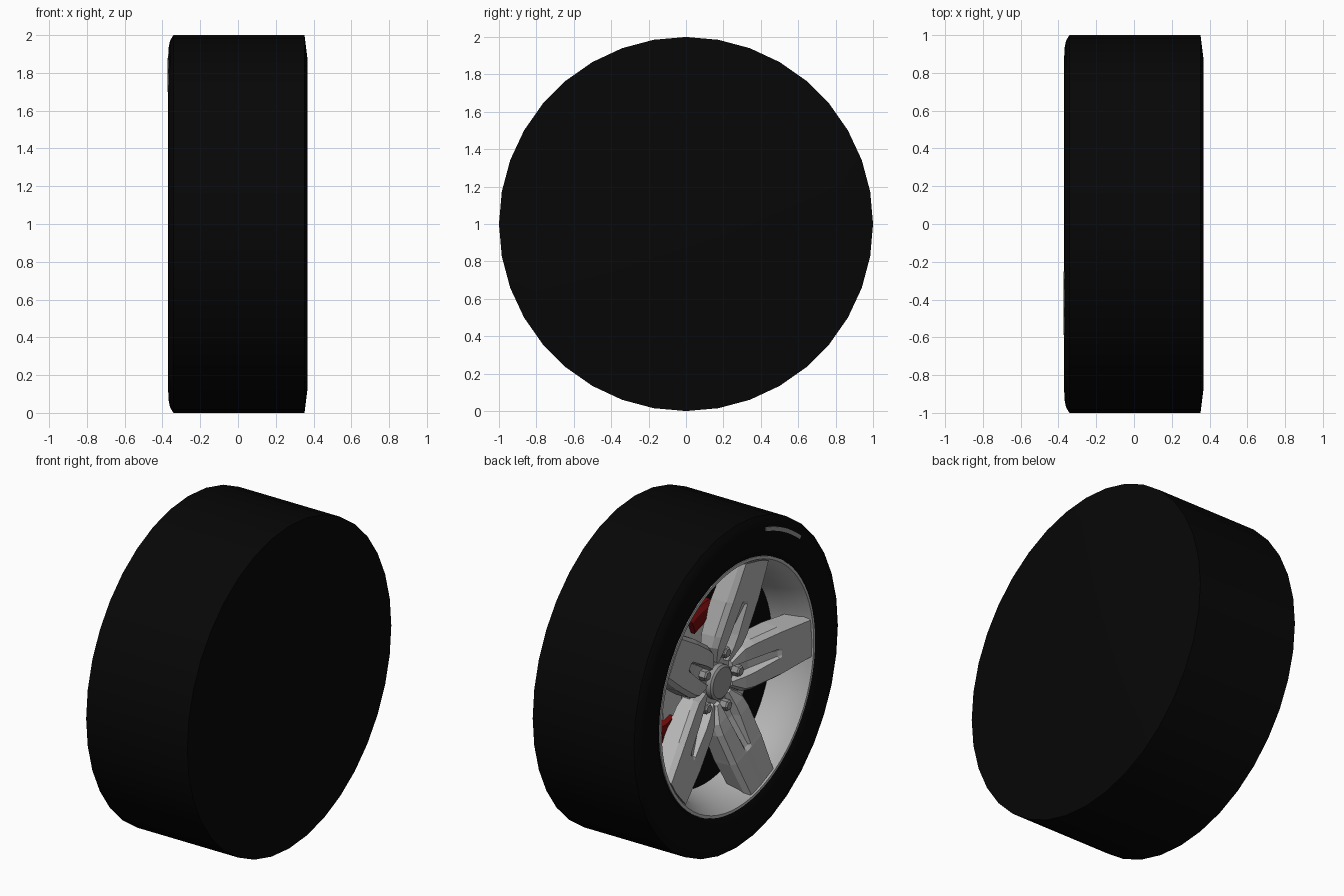
import bpy, bmesh, math
from mathutils import Vector

if "Cube" in bpy.data.objects:
    bpy.data.objects.remove(bpy.data.objects["Cube"])

def material(name, rgb):
    m = bpy.data.materials.new(name)
    m.diffuse_color = (*rgb, 1)
    m.use_nodes = True
    m.node_tree.nodes["Principled BSDF"].inputs["Base Color"].default_value = m.diffuse_color
    return m

BLACK = material("black_rubber", (0.002, 0.002, 0.002))
SILVER = material("silver_alloy", (0.46, 0.46, 0.46))
GREY = material("dark_grey_metal", (0.3, 0.3, 0.3))
STEEL = material("brake_steel", (0.55, 0.55, 0.55))
RED = material("caliper_red", (0.17, 0.003, 0.003))

def P(x, r, deg, t=0.0):
    """Point at radius r, clockwise angle from the top seen from -x, t sideways."""
    a = math.radians(deg)
    s, c = math.sin(a), math.cos(a)
    return Vector((x, -r * s - t * c, 1 + r * c - t * s))

def finish(name, bm, mat, smooth=0):
    bmesh.ops.remove_doubles(bm, verts=bm.verts, dist=1e-5)
    bmesh.ops.recalc_face_normals(bm, faces=bm.faces)
    me = bpy.data.meshes.new(name)
    bm.to_mesh(me)
    bm.free()
    me.materials.append(mat)
    ob = bpy.data.objects.new(name, me)
    bpy.context.collection.objects.link(ob)
    if smooth:
        bpy.ops.object.select_all(action='DESELECT')
        ob.select_set(True)
        bpy.context.view_layer.objects.active = ob
        bpy.ops.object.shade_smooth_by_angle(angle=math.radians(smooth))
    return ob

def loft(bm, rings, caps=False):
    rows = [[bm.verts.new(p) for p in ring] for ring in rings]
    n = len(rows[0])
    for a, b in zip(rows, rows[1:]):
        for i in range(n):
            j = (i + 1) % n
            bm.faces.new((a[i], a[j], b[j], b[i]))
    if caps:
        bm.faces.new(rows[0])
        bm.faces.new(rows[-1])

def revolve(name, profile, mat, n=36, smooth=0):
    """Spin (x, r) points around the axle."""
    bm = bmesh.new()
    loft(bm, [[P(x, max(r, 1e-7), 360 * i / n) for i in range(n)] for x, r in profile])
    bmesh.ops.dissolve_degenerate(bm, dist=1e-6, edges=bm.edges)
    return finish(name, bm, mat, smooth)

def arc_block(name, section, a0, a1, steps, mat):
    """Sweep a closed (x, r) section along an arc."""
    bm = bmesh.new()
    loft(bm, [[P(x, r, a0 + (a1 - a0) * i / steps) for x, r in section]
              for i in range(steps + 1)], caps=True)
    return finish(name, bm, mat)

# Tyre: open rounded sidewall at -x, closed flat wall at +x
revolve("tyre", [(-0.335, 0.745), (-0.352, 0.77), (-0.362, 0.81), (-0.37, 0.87),
                 (-0.368, 0.93), (-0.36, 0.97), (-0.342, 1.0), (0.352, 1.0),
                 (0.367, 0.88), (0.367, 0.0)], BLACK, smooth=40)

# Faint sidewall stripe
arc_block("sidewall_stripe", [(-0.372, 0.912), (-0.371, 0.935), (-0.366, 0.935), (-0.366, 0.912)],
          16, 40, 8, GREY)

# Rim: lip and inner barrel
revolve("rim_barrel", [(-0.335, 0.762), (-0.353, 0.762), (-0.355, 0.745), (-0.335, 0.73),
                       (-0.29, 0.70), (-0.22, 0.675), (-0.13, 0.655)], SILVER, n=72, smooth=40)

# Dark space behind the brake
revolve("inner_backing", [(-0.12, 0.67), (-0.12, 0.0)], BLACK)

# Brake disc and the two visible caliper ends
revolve("brake_disc", [(-0.115, 0.43), (-0.14, 0.43), (-0.14, 0.22), (-0.16, 0.20),
                       (-0.16, 0.0)], STEEL, n=48, smooth=30)
CALIPER = [(-0.115, 0.37), (-0.165, 0.37), (-0.175, 0.40), (-0.175, 0.46),
           (-0.155, 0.49), (-0.115, 0.49)]
arc_block("caliper_upper", CALIPER, 336, 362, 5, RED)
arc_block("caliper_lower", CALIPER, 222, 256, 6, RED)

# Five wide spokes with a central groove near the hub
# each section: radius, front x, back x, half width, groove half width, groove depth
SECTIONS = [(0.12, -0.235, -0.16, 0.087, 0.035, 0.03),
            (0.21, -0.262, -0.16, 0.150, 0.035, 0.05),
            (0.28, -0.278, -0.16, 0.160, 0.032, 0.05),
            (0.47, -0.312, -0.18, 0.158, 0.018, 0.012),
            (0.49, -0.316, -0.185, 0.158, 0.015, 0.0),
            (0.735, -0.350, -0.23, 0.140, 0.015, 0.0)]
ANGLES = [16 + 72 * k for k in range(5)]
bm = bmesh.new()
for ang in ANGLES:
    rings = []
    for r, f, b, w, g, d in SECTIONS:
        half = [(b, w), (f + 0.03, w * 0.97), (f, w * 0.82), (f, g + 0.012), (f + d, g)]
        pts = half + [(x, -t) for x, t in reversed(half)]
        # outer ends follow the round rim
        rings.append([P(x, math.sqrt(r * r - t * t) if r > 0.7 else r, ang, t) for x, t in pts])
    loft(bm, rings, caps=True)
finish("spokes", bm, SILVER)

# Hub: plate, centre cap
revolve("hub_plate", [(-0.15, 0.26), (-0.205, 0.26), (-0.212, 0.0)], SILVER, n=40)
revolve("centre_cap", [(-0.20, 0.105), (-0.24, 0.105), (-0.25, 0.092), (-0.25, 0.0)],
        GREY, n=32, smooth=30)

# Lug nuts
bm = bmesh.new()
for ang in ANGLES:
    c = P(0, 0.175, ang)
    loft(bm, [[c + Vector((x, rad * math.cos(q * math.pi / 3), rad * math.sin(q * math.pi / 3)))
               for q in range(6)]
              for x, rad in ((-0.19, 0.034), (-0.25, 0.034), (-0.258, 0.025))], caps=True)
finish("lug_nuts", bm, GREY)
